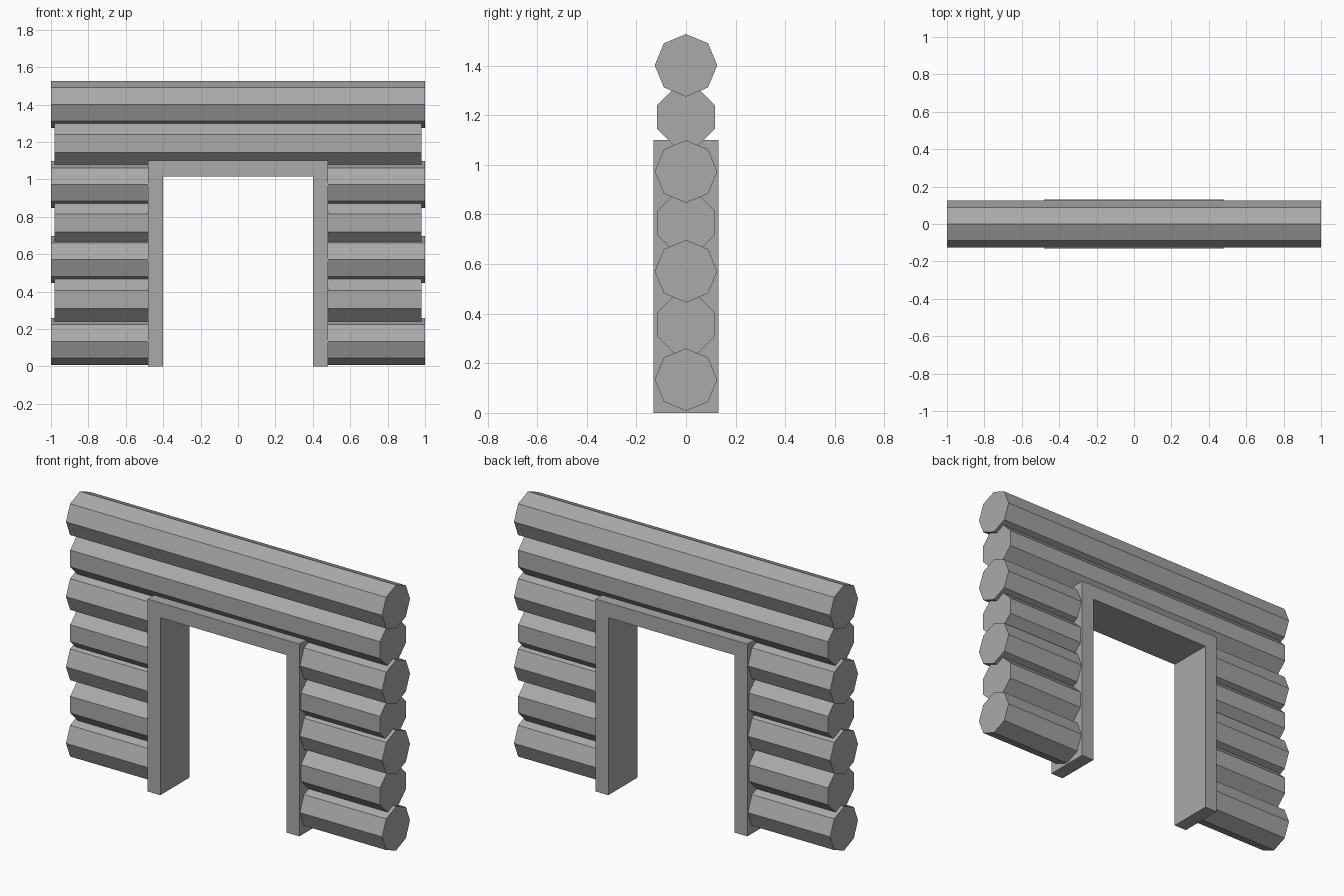
import bpy, bmesh, math
from mathutils import Matrix

cube = bpy.data.objects.get("Cube")
if cube:
    bpy.data.objects.remove(cube, do_unlink=True)

wood = bpy.data.materials.new("grey_wood")
wood.use_nodes = True
grey = (0.4, 0.4, 0.4, 1)
wood.diffuse_color = grey
wood.node_tree.nodes["Principled BSDF"].inputs["Base Color"].default_value = grey

RADIUS = 0.126
FRAME_OUT, FRAME_IN = 0.48, 0.4
FRAME_TOP, LINTEL_BOTTOM, FRAME_DEPTH = 1.1, 1.015, 0.131


def finish(name, bm):
    bmesh.ops.recalc_face_normals(bm, faces=bm.faces)
    mesh = bpy.data.meshes.new(name)
    bm.to_mesh(mesh)
    bm.free()
    mesh.materials.append(wood)
    obj = bpy.data.objects.new(name, mesh)
    bpy.context.collection.objects.link(obj)
    return obj


def log(name, x0, x1, z, turn):
    """Eight-sided log lying along x from x0 to x1."""
    bm = bmesh.new()
    place = (Matrix.Translation(((x0 + x1) / 2, 0, z))
             @ Matrix.Rotation(math.pi / 2, 4, 'Y')
             @ Matrix.Rotation(turn, 4, 'Z'))
    bmesh.ops.create_cone(bm, cap_ends=True, segments=8, radius1=RADIUS,
                          radius2=RADIUS, depth=x1 - x0, matrix=place)
    finish(name, bm)


# Stacked logs: alternate ones are shorter and turned half a facet
heights = [0.134, 0.357, 0.571, 0.766, 0.973, 1.193, 1.401]
for i, z in enumerate(heights):
    short = i % 2 == 1
    end = 0.98 if short else 1.0
    turn = math.pi / 8 if short else 0
    if z > FRAME_TOP:
        log(f"full_log_{i + 1}", -end, end, z, turn)
    else:
        inner = (FRAME_IN + FRAME_OUT) / 2
        log(f"left_log_{i + 1}", inner, end, z, turn)
        log(f"right_log_{i + 1}", -end, -inner, z, turn)

# Door frame: arch-shaped profile extruded through the wall
half = [(FRAME_OUT, FRAME_TOP), (FRAME_OUT, 0), (FRAME_IN, 0), (FRAME_IN, LINTEL_BOTTOM)]
outline = half + [(-x, z) for x, z in reversed(half)]
bm = bmesh.new()
face = bm.faces.new([bm.verts.new((x, -FRAME_DEPTH, z)) for x, z in outline])
new = bmesh.ops.extrude_face_region(bm, geom=[face])["geom"]
bmesh.ops.translate(bm, vec=(0, 2 * FRAME_DEPTH, 0),
                    verts=[g for g in new if isinstance(g, bmesh.types.BMVert)])
finish("door_frame", bm)
